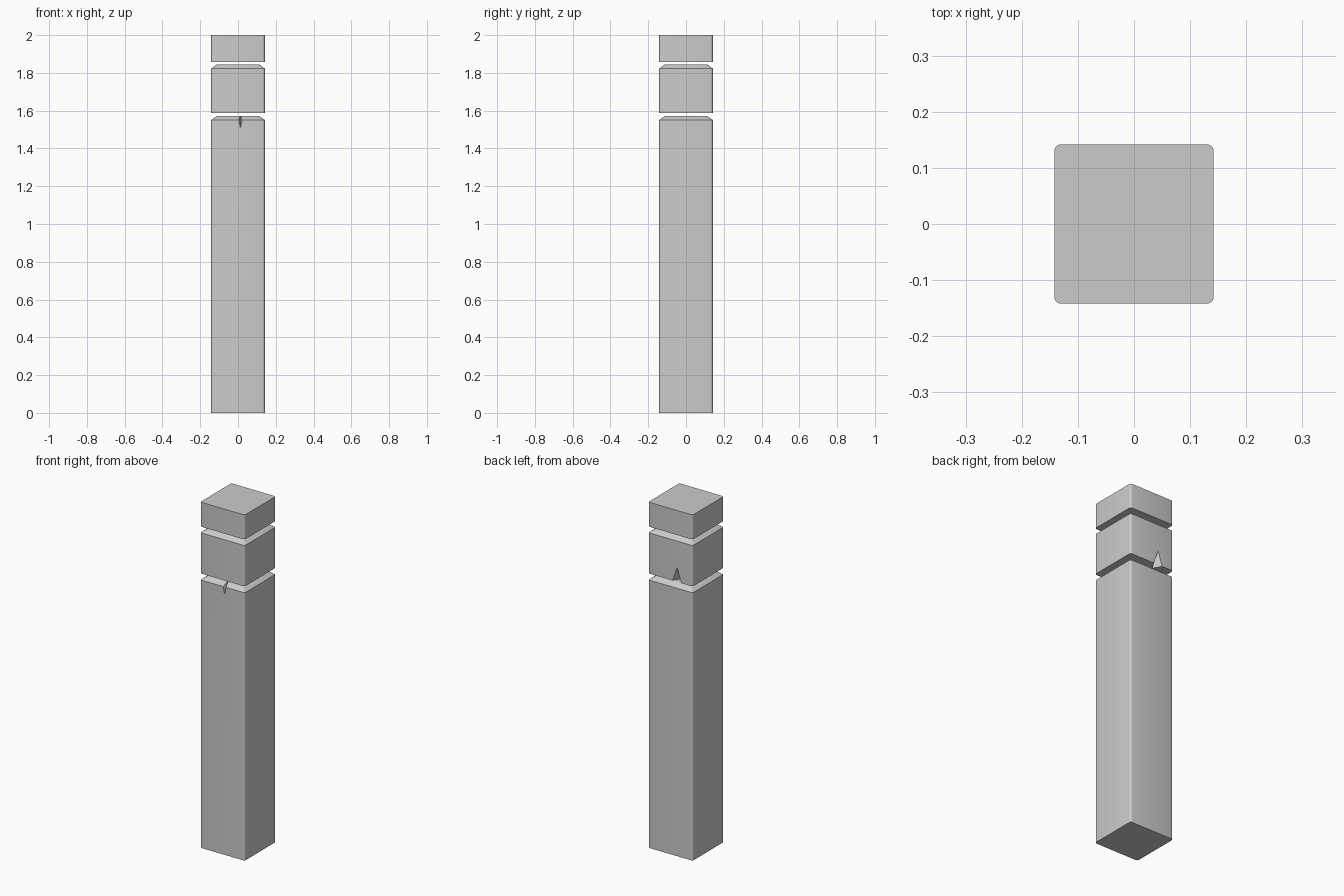
import bpy, bmesh, math
from mathutils import Vector

if "Cube" in bpy.data.objects:
    bpy.data.objects.remove(bpy.data.objects["Cube"])

HALF, RADIUS, SEGS = 0.142, 0.012, 4


def ring(half):
    """Rounded square outline, counter-clockwise."""
    pts = []
    c = half - RADIUS
    for q, (sx, sy) in enumerate([(1, 1), (-1, 1), (-1, -1), (1, -1)]):
        for i in range(SEGS + 1):
            a = math.pi / 2 * (q + i / SEGS)
            pts.append((sx * c + RADIUS * math.cos(a), sy * c + RADIUS * math.sin(a)))
    return pts


def make_object(name, bm):
    bmesh.ops.recalc_face_normals(bm, faces=bm.faces[:])
    me = bpy.data.meshes.new(name)
    bm.to_mesh(me)
    bm.free()
    ob = bpy.data.objects.new(name, me)
    bpy.context.collection.objects.link(ob)
    return ob


def block(name, levels):
    """Capped loft through (z, half width) levels."""
    bm = bmesh.new()
    rings = [[bm.verts.new((x, y, z)) for x, y in ring(h)] for z, h in levels]
    n = len(rings[0])
    for a, b in zip(rings, rings[1:]):
        for i in range(n):
            j = (i + 1) % n
            bm.faces.new((a[i], a[j], b[j], b[i]))
    bm.faces.new(rings[0][::-1])
    bm.faces.new(rings[-1])
    return make_object(name, bm)


def notch(target, name, deep, outline):
    """Cut a pointed split; the wedge is stretched past the face from its deepest point."""
    bm = bmesh.new()
    d = Vector(deep)
    v = [bm.verts.new(d)] + [bm.verts.new(d + (Vector(p) - d) * 1.4) for p in outline]
    for f in [(0, 1, 2), (0, 2, 3), (0, 3, 1), (1, 3, 2)]:
        bm.faces.new([v[i] for i in f])
    cutter = make_object(name, bm)
    cutter.hide_render = True
    mod = target.modifiers.new("split", 'BOOLEAN')
    mod.operation = 'DIFFERENCE'
    mod.solver = 'EXACT'
    mod.object = cutter
    bpy.context.view_layer.objects.active = target
    bpy.ops.object.modifier_apply(modifier=mod.name)
    bpy.data.objects.remove(cutter)


# Post and the two blocks above its grooves
post = block("post_shaft", [(0, HALF), (1.55, HALF), (1.572, 0.112)])
middle = block("middle_block", [(1.587, HALF), (1.823, HALF), (1.845, 0.112)])
cap = block("top_block", [(1.858, HALF), (2.0, HALF)])

# Split in the front of the shaft, and in the back of the middle block
notch(post, "front_split", (0.013, -0.10, 1.58),
      [(0.013, -HALF, 1.505), (0.0, -HALF, 1.58), (0.028, -HALF, 1.58)])
notch(middle, "back_split", (-0.042, 0.09, 1.578),
      [(-0.042, HALF, 1.67), (-0.01, HALF, 1.578), (-0.072, HALF, 1.578)])

# Smooth rounded corners, crisp edges elsewhere
for ob in (post, middle, cap):
    bpy.ops.object.select_all(action='DESELECT')
    ob.select_set(True)
    bpy.context.view_layer.objects.active = ob
    bpy.ops.object.shade_smooth_by_angle(angle=math.radians(30))
